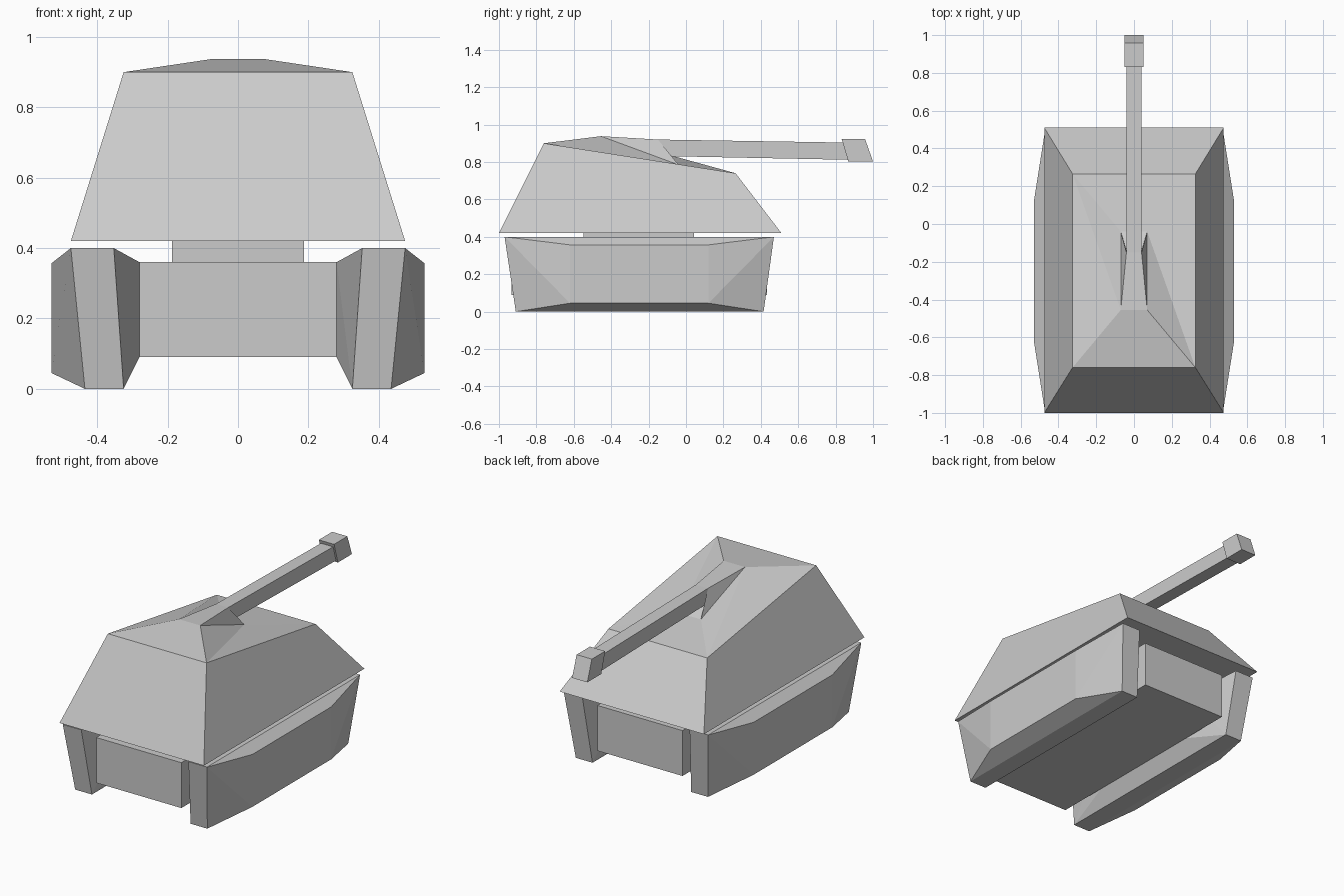
import bpy
import bmesh

cube = bpy.data.objects.get("Cube")
if cube:
    bpy.data.objects.remove(cube)

GREY = (0.6, 0.6, 0.6, 1)
grey = bpy.data.materials.new("plain_grey")
grey.use_nodes = True
grey.diffuse_color = GREY
grey.node_tree.nodes["Principled BSDF"].inputs["Base Color"].default_value = GREY


def finish(bm, name):
    bmesh.ops.recalc_face_normals(bm, faces=bm.faces)
    mesh = bpy.data.meshes.new(name)
    bm.to_mesh(mesh)
    bm.free()
    mesh.materials.append(grey)
    obj = bpy.data.objects.new(name, mesh)
    bpy.context.collection.objects.link(obj)
    return obj


def solid(name, points):
    """Convex block wrapped around a few corner points."""
    bm = bmesh.new()
    for p in points:
        bm.verts.new(p)
    bmesh.ops.convex_hull(bm, input=bm.verts)
    bmesh.ops.dissolve_limit(bm, angle_limit=0.01, verts=bm.verts, edges=bm.edges)
    return finish(bm, name)


def box(name, half_width, y0, y1, z0, z1):
    return solid(name, [(x, y, z) for x in (-half_width, half_width)
                        for y in (y0, y1) for z in (z0, z1)])


def beam(name, half_width, side_profile):
    """Side outline (y, z) extruded across x."""
    return solid(name, [(x, y, z) for x in (-half_width, half_width)
                        for y, z in side_profile])


# Hull and the ring that carries the turret
box("hull", 0.28, -0.933, 0.433, 0.09, 0.36)
box("turret_ring", 0.187, -0.547, 0.043, 0.34, 0.425)

# Track housings: tapered ends, bulging middle
for side, label in ((1, "left"), (-1, "right")):
    pts = []
    for top_y, bottom_y, mid_y in ((-0.97, -0.91, -0.62), (0.47, 0.415, 0.12)):
        pts += [(side * 0.353, top_y, 0.4), (side * 0.475, top_y, 0.4),
                (side * 0.325, bottom_y, 0), (side * 0.435, bottom_y, 0),
                (side * 0.53, mid_y, 0.357), (side * 0.53, mid_y, 0.045),
                (side * 0.28, mid_y, 0.36), (side * 0.28, mid_y, 0.09)]
    solid(label + "_track", pts)

# Turret shell: mirrored pairs of corners, (half width, y, z)
PAIRS = {
    "base_rear": (0.475, -1.0, 0.42), "base_nose": (0.475, 0.51, 0.42),
    "rear": (0.325, -0.76, 0.9), "nose": (0.325, 0.265, 0.74),
    "peak": (0.07, -0.455, 0.938), "slot": (0.07, -0.04, 0.785),
    "root_top": (0.04, -0.15, 0.92), "root_low": (0.04, -0.14, 0.832),
}
bm = bmesh.new()
L = {k: bm.verts.new((x, y, z)) for k, (x, y, z) in PAIRS.items()}
R = {k: bm.verts.new((-x, y, z)) for k, (x, y, z) in PAIRS.items()}

# bands running across the turret from side to side
for a, b in (("base_rear", "base_nose"), ("base_rear", "rear"), ("rear", "peak"),
             ("peak", "root_top"), ("root_top", "root_low"), ("root_low", "slot"),
             ("slot", "nose"), ("nose", "base_nose")):
    bm.faces.new((L[a], L[b], R[b], R[a]))

# side walls and the cheeks of the gun slot
for S in (L, R):
    for names in (("base_rear", "base_nose", "nose", "rear"),
                  ("peak", "slot", "root_top"), ("root_top", "slot", "root_low")):
        bm.faces.new([S[n] for n in names])

# roof slopes, folded along a different diagonal on each side
for S, tris in ((L, (("rear", "peak", "slot"), ("rear", "slot", "nose"))),
                (R, (("rear", "peak", "nose"), ("peak", "slot", "nose")))):
    for names in tris:
        bm.faces.new([S[n] for n in names])
finish(bm, "turret")

# Gun barrel and slanted muzzle block
beam("gun_barrel", 0.04, [(-0.15, 0.92), (-0.14, 0.832), (0.865, 0.812), (0.845, 0.904)])
beam("muzzle", 0.05, [(0.832, 0.924), (0.957, 0.924), (1.0, 0.802), (0.868, 0.802)])
